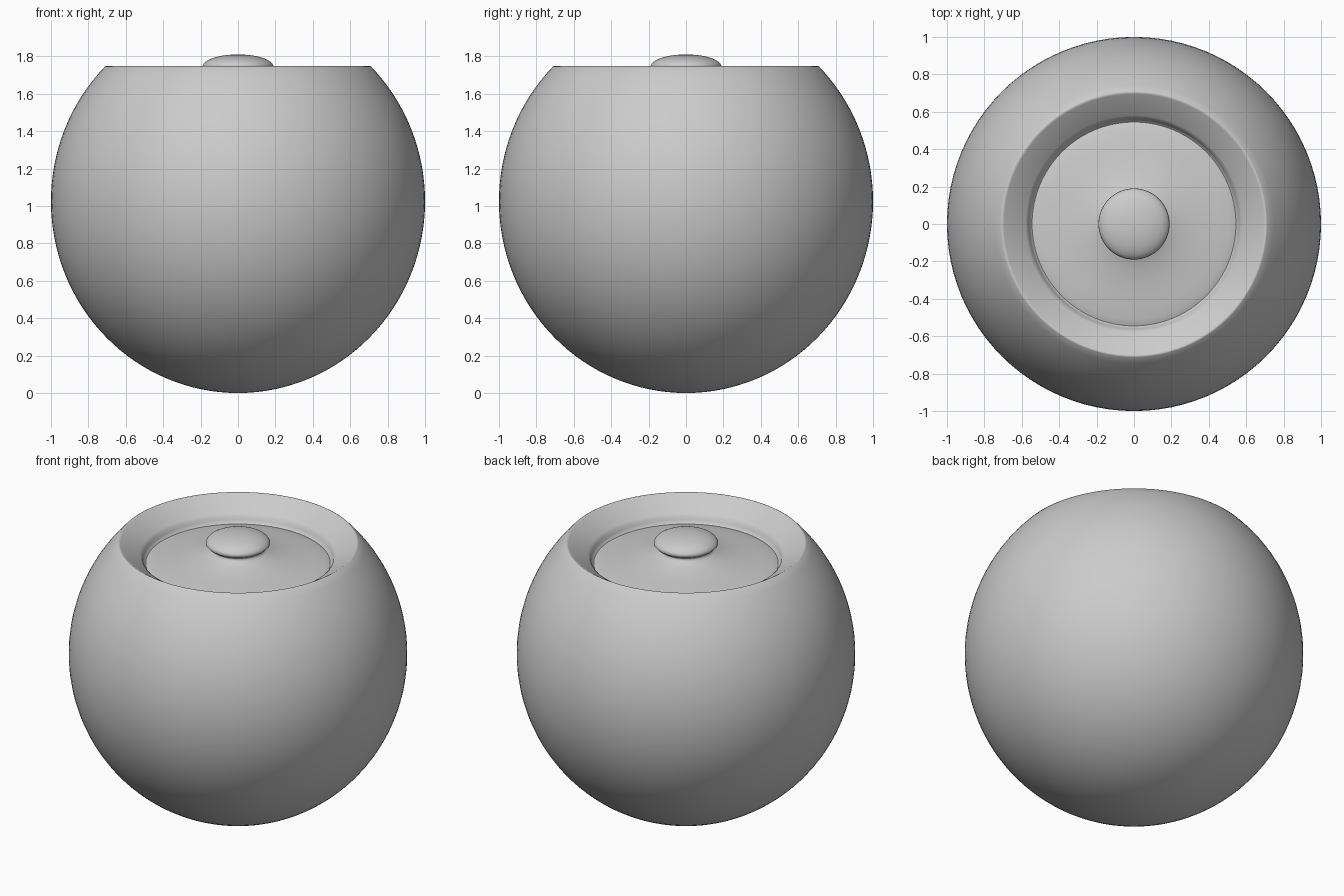
import bpy, bmesh, math

if "Cube" in bpy.data.objects:
    bpy.data.objects.remove(bpy.data.objects["Cube"])

def lathe(name, profile, segments=96):
    """Spin a (radius, height) profile around the z axis."""
    bm = bmesh.new()
    rings = []
    for r, z in profile:
        if r < 1e-5:
            rings.append([bm.verts.new((0, 0, z))])
        else:
            rings.append([bm.verts.new((r * math.cos(2 * math.pi * i / segments),
                                        r * math.sin(2 * math.pi * i / segments), z))
                          for i in range(segments)])
    for a, b in zip(rings, rings[1:]):
        for i in range(segments):
            j = (i + 1) % segments
            if len(a) == 1:
                bm.faces.new((a[0], b[j], b[i]))
            elif len(b) == 1:
                bm.faces.new((a[i], a[j], b[0]))
            else:
                bm.faces.new((a[i], a[j], b[j], b[i]))
    bmesh.ops.recalc_face_normals(bm, faces=bm.faces)
    mesh = bpy.data.meshes.new(name)
    bm.to_mesh(mesh)
    bm.free()
    mesh.shade_smooth()
    obj = bpy.data.objects.new(name, mesh)
    bpy.context.collection.objects.link(obj)
    return obj

# Round body, slightly taller than a sphere, cut off at the rim
c = 1.025
top = math.asin((1.745 - c) / c)
n = 48
body = []
for i in range(n + 1):
    a = -math.pi / 2 + (top + math.pi / 2) * i / n
    body.append((math.cos(a), c + c * math.sin(a)))

# Sloping rim, dropping into the groove around the lid
body += [(0.705, 1.748), (0.695, 1.742), (0.58, 1.668), (0.567, 1.655),
         (0.56, 1.635), (0.55, 1.617), (0.53, 1.605), (0.0, 1.60)]
lathe("body", body)

# Gently flared lid
lid = [(0.55, 1.612), (0.535, 1.618), (0.51, 1.624), (0.45, 1.633), (0.38, 1.642),
       (0.31, 1.653), (0.25, 1.666), (0.20, 1.68), (0.165, 1.695)]
# Knob with a narrow neck and domed top
knob = [(0.15, 1.705), (0.155, 1.716), (0.178, 1.73), (0.19, 1.744)]
for i in range(1, 11):
    a = math.pi / 2 * i / 10
    knob.append((0.19 * math.cos(a), 1.744 + 0.066 * math.sin(a)))
lathe("lid_with_knob", lid + knob)
